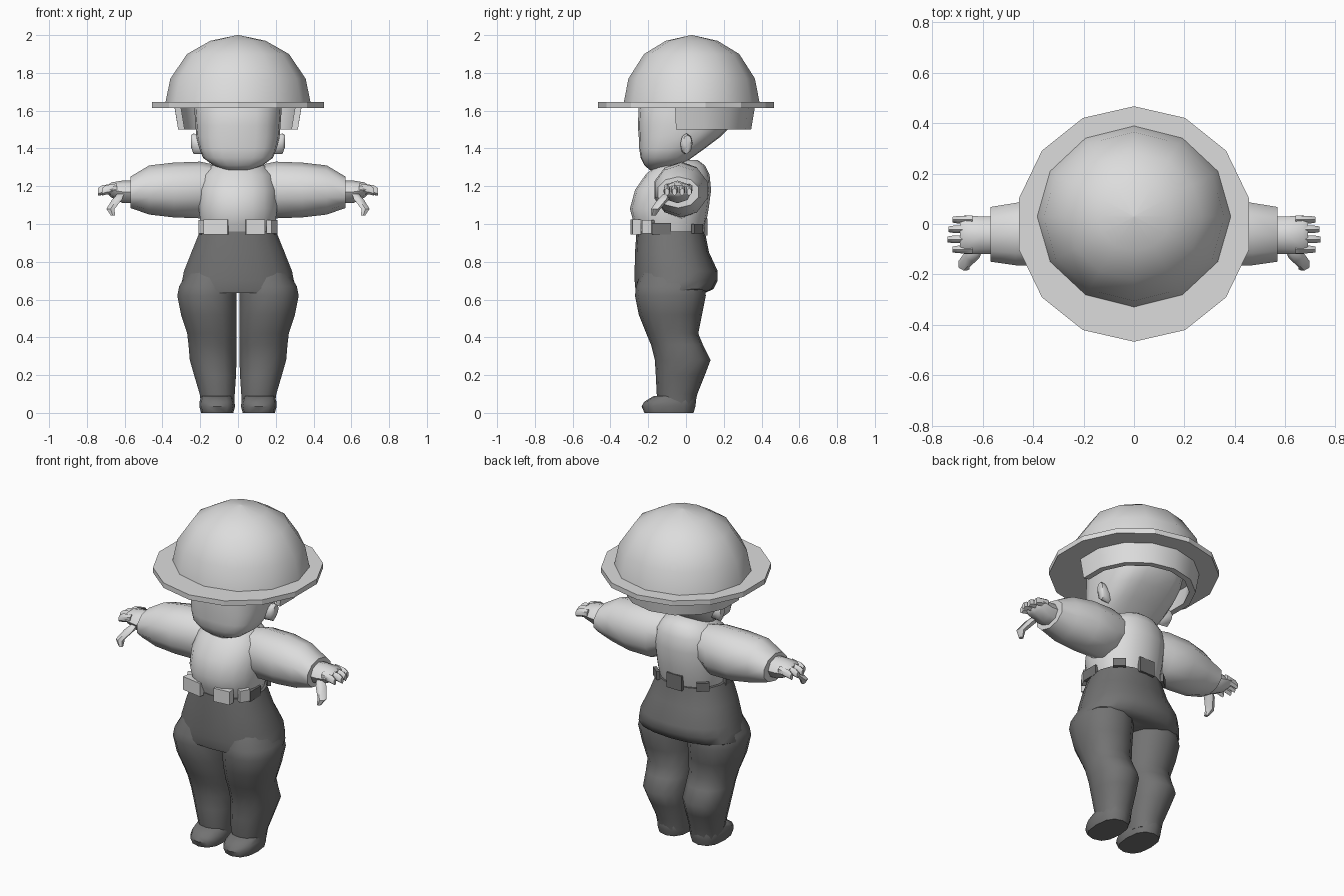
import bpy, bmesh
from math import sin, cos, pi, radians
from mathutils import Matrix

cube = bpy.data.objects.get("Cube")
if cube:
    bpy.data.objects.remove(cube, do_unlink=True)


def material(name, value):
    m = bpy.data.materials.new(name)
    m.use_nodes = True
    col = (value, value, value, 1)
    m.diffuse_color = col
    bsdf = m.node_tree.nodes["Principled BSDF"]
    bsdf.inputs["Base Color"].default_value = col
    bsdf.inputs["Roughness"].default_value = 0.8
    return m


LIGHT = material("light_grey", 0.72)
DARK = material("dark_grey", 0.17)


def finish(name, bm, mat, mirror=False, angle=50):
    """Turn a bmesh into an object, shaded smooth below the given angle."""
    bmesh.ops.recalc_face_normals(bm, faces=bm.faces)
    me = bpy.data.meshes.new(name)
    bm.to_mesh(me)
    bm.free()
    me.materials.append(mat)
    me.shade_smooth()
    me.set_sharp_from_angle(angle=radians(angle))
    ob = bpy.data.objects.new(name, me)
    bpy.context.collection.objects.link(ob)
    if mirror:
        ob.modifiers.new("Mirror", 'MIRROR')
    return ob


def skin(bm, rings, closed=True):
    """Join rings of vertices with quads and cap both ends."""
    n = len(rings[0])
    for a, b in zip(rings, rings[1:]):
        for i in range(n):
            j = (i + 1) % n
            bm.faces.new((a[i], a[j], b[j], b[i]))
    bm.faces.new(rings[0])
    bm.faces.new(rings[-1])


def loft(name, sections, mat, axis='z', n=14, p=2, mirror=False, angle=50):
    """Sections are (position on axis, low, high, low, high) of an oval."""
    bm = bmesh.new()
    rings = []
    for t, u0, u1, v0, v1 in sections:
        ring = []
        for i in range(n):
            a = pi / 2 + 2 * pi * i / n
            c, s = cos(a), sin(a)
            c = abs(c) ** (2 / p) * (1 if c > 0 else -1)
            s = abs(s) ** (2 / p) * (1 if s > 0 else -1)
            u = (u0 + u1 + (u1 - u0) * c) / 2
            v = (v0 + v1 + (v1 - v0) * s) / 2
            ring.append(bm.verts.new((u, v, t) if axis == 'z' else (t, u, v)))
        rings.append(ring)
    skin(bm, rings)
    return finish(name, bm, mat, mirror, angle)


def box(name, centre, size, mat, turn=0, tilt=0, mirror=False):
    bm = bmesh.new()
    m = (Matrix.Translation(centre) @ Matrix.Rotation(radians(turn), 4, 'Z')
         @ Matrix.Rotation(radians(tilt), 4, 'Y') @ Matrix.Diagonal((*size, 1)))
    bmesh.ops.create_cube(bm, size=1, matrix=m)
    return finish(name, bm, mat, mirror, 30)


# Hat: faceted dome, brim and neck guard
dome = [(1.64, 1), (1.77, .93), (1.9, .7), (1.97, .38), (2, .01)]
loft("hat_dome", [(z, -.385 * k, .385 * k, .03 - .36 * k, .03 + .36 * k)
                  for z, k in dome], LIGHT, n=12)
loft("hat_brim", [(z, -.467, .467, -.467, .467) for z in (1.615, 1.645)],
     LIGHT, n=14, angle=20)

bm = bmesh.new()
strips = []
for i in range(9):
    a = radians(-13 + 206 * i / 8)
    strips.append([bm.verts.new((r * cos(a), .02 + r * sin(a), z))
                   for r, z in ((.345, 1.62), (.325, 1.5), (.29, 1.5), (.31, 1.62))])
skin(bm, strips)
finish("hat_neck_guard", bm, LIGHT)

# Head and ears
head = [(1.285, .06, -.19, -.08), (1.31, .13, -.22, -.02), (1.35, .185, -.24, .03),
        (1.4, .205, -.248, .1), (1.46, .22, -.25, .18), (1.52, .225, -.255, .24),
        (1.62, .232, -.25, .28), (1.72, .21, -.2, .25)]
loft("head", [(z, -w, w, f, b) for z, w, f, b in head], LIGHT, n=20, p=2.8)
loft("ears", [(.18, -.03, .02, 1.37, 1.45), (.235, -.03, .035, 1.37, 1.48),
              (.25, -.015, .03, 1.41, 1.47)], LIGHT, axis='x', n=8, mirror=True)

# Torso
torso = [(.92, .18, -.24, .08), (1, .2, -.275, .105), (1.08, .21, -.297, .12),
         (1.18, .21, -.27, .133), (1.26, .19, -.215, .125),
         (1.31, .14, -.16, .1), (1.34, .08, -.12, .06)]
loft("torso", [(z, -w, w, f, b) for z, w, f, b in torso], LIGHT, n=18, p=2.2)

# Sleeves
loft("sleeves", [(.06, -.12, .07, 1.12, 1.3), (.2, -.16, .11, 1.03, 1.33),
                 (.34, -.175, .12, 1.035, 1.325), (.47, -.17, .09, 1.05, 1.31),
                 (.57, -.155, .073, 1.085, 1.25)],
     LIGHT, axis='x', n=10, mirror=True)

# Hands: palm, four fingers and a thumb
loft("palms", [(.55, -.12, .03, 1.11, 1.23), (.61, -.12, .03, 1.11, 1.23),
               (.67, -.12, .035, 1.14, 1.22), (.69, -.11, .025, 1.16, 1.205)],
     LIGHT, axis='x', n=8, mirror=True)
for name, y, reach in (("index", -.1, .72), ("middle", -.06, .74),
                       ("ring", -.02, .735), ("little", .018, .72)):
    loft(name + "_fingers", [(.64, y - .02, y + .018, 1.165, 1.215),
                             (reach - .02, y - .018, y + .016, 1.155, 1.205),
                             (reach, y - .014, y + .012, 1.15, 1.19)],
         LIGHT, axis='x', n=6, mirror=True)
loft("thumbs", [(1.045, .65, .675, -.185, -.16), (1.08, .65, .7, -.185, -.135),
                (1.13, .61, .67, -.15, -.09), (1.16, .6, .64, -.12, -.08)],
     LIGHT, n=6, mirror=True)

# Trousers: hips with an overhanging seat, then two legs
hips = [(.635, .315, -.262, .1), (.655, .318, -.268, .145), (.7, .3, -.272, .168),
        (.75, .29, -.272, .168), (.85, .25, -.27, .122), (.96, .205, -.262, .1)]
loft("trouser_hips", [(z, -w, w, f, b) for z, w, f, b in hips], DARK, n=18, p=2.3)
legs = [(.03, .02, .195, -.14, .045), (.1, .015, .205, -.155, .06),
        (.2, .008, .235, -.16, .1), (.28, .005, .258, -.165, .13),
        (.36, .004, .265, -.185, .09), (.42, .004, .272, -.21, .065),
        (.52, .004, .305, -.25, .085), (.62, .003, .325, -.27, .105),
        (.67, .004, .315, -.265, .1), (.76, .02, .26, -.23, .08)]
loft("trouser_legs", legs, DARK, n=14, p=2.2, mirror=True)

# Shoes
loft("shoes", [(0, .025, .195, -.22, .04), (.035, .015, .205, -.235, .05),
               (.06, .02, .203, -.22, .053), (.09, .03, .195, -.17, .05)],
     DARK, n=12, p=2.5, mirror=True)

# Waist: pouches on the front, raised trouser tabs at the sides and back
box("front_pouch_right", (-.115, -.25, .985), (.13, .05, .08), LIGHT, turn=-10)
box("front_pouch_left", (.09, -.265, .985), (.1, .045, .08), LIGHT, turn=6)
box("waist_loops", (.18, -.2, .985), (.03, .06, .07), LIGHT, turn=-30, mirror=True)
box("side_tabs", (.2, -.13, .975), (.02, .1, .06), DARK, mirror=True)
box("back_corner_tabs", (.155, .06, .975), (.07, .02, .05), DARK, turn=-40, mirror=True)
box("back_tab", (0, .105, .985), (.1, .02, .09), DARK)
